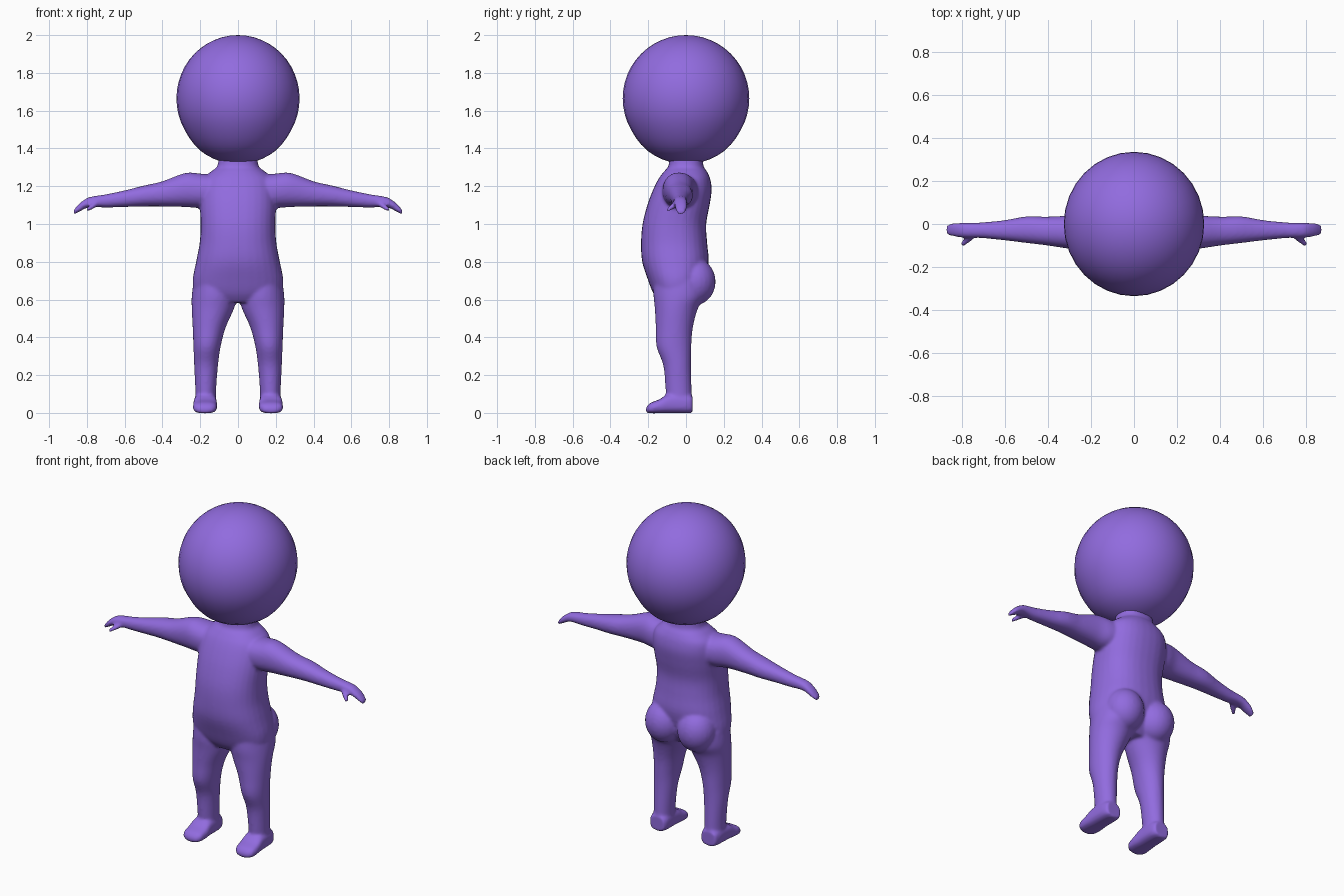
import bpy, bmesh, math
from mathutils import Vector, Matrix

purple = bpy.data.materials.new("purple")
purple.diffuse_color = (0.285, 0.148, 0.735, 1)


def spline(rows, steps=4):
    """Catmull-Rom interpolation of the section rows."""
    out = []
    for i in range(len(rows) - 1):
        p = [rows[max(i - 1, 0)], rows[i], rows[i + 1], rows[min(i + 2, len(rows) - 1)]]
        for s in range(steps):
            t = s / steps
            out.append([0.5 * (2 * b + (c - a) * t + (2 * a - 5 * b + 4 * c - d) * t * t
                               + (3 * b - a - 3 * c + d) * t ** 3) for a, b, c, d in zip(*p)])
    return out + [list(rows[-1])]


def loft(bm, rows, place, power=2.0, n=32):
    """Rows are (station, u min, u max, v min, v max); place maps (s, u, v) to a point."""
    rings = []
    for s, u0, u1, v0, v1 in spline(rows):
        ring = []
        for k in range(n):
            a = 2 * math.pi * k / n
            c, d = math.cos(a), math.sin(a)
            u = math.copysign(abs(c) ** (2 / power), c)
            v = math.copysign(abs(d) ** (2 / power), d)
            ring.append(bm.verts.new(place(s, (u0 + u1) / 2 + u * (u1 - u0) / 2,
                                           (v0 + v1) / 2 + v * (v1 - v0) / 2)))
        rings.append(ring)
    faces = [bm.faces.new((a[k], a[(k + 1) % n], b[(k + 1) % n], b[k]))
             for a, b in zip(rings, rings[1:]) for k in range(n)]
    faces += [bm.faces.new(rings[0][::-1]), bm.faces.new(rings[-1])]
    bmesh.ops.recalc_face_normals(bm, faces=faces)


def ball(bm, centre, radii):
    bmesh.ops.create_uvsphere(bm, u_segments=24, v_segments=16, radius=1,
                              matrix=Matrix.Translation(centre) @ Matrix.Diagonal((*radii, 1)))


def finish(bm, name):
    mesh = bpy.data.meshes.new(name)
    bm.to_mesh(mesh)
    bm.free()
    mesh.materials.append(purple)
    obj = bpy.data.objects.new(name, mesh)
    bpy.context.collection.objects.link(obj)
    mesh.polygons.foreach_set("use_smooth", [True] * len(mesh.polygons))
    return obj


body = bmesh.new()

# Torso and neck: z, x range, y range
torso = [(0.585, -0.15, 0.15, -0.14, 0.04), (0.63, -0.225, 0.225, -0.172, 0.075),
         (0.70, -0.24, 0.24, -0.20, 0.10), (0.80, -0.222, 0.222, -0.232, 0.12),
         (0.90, -0.203, 0.203, -0.238, 0.112), (1.00, -0.198, 0.198, -0.23, 0.107),
         (1.10, -0.202, 0.202, -0.205, 0.125), (1.18, -0.20, 0.20, -0.175, 0.136),
         (1.24, -0.185, 0.185, -0.145, 0.128), (1.28, -0.14, 0.14, -0.115, 0.11),
         (1.31, -0.108, 0.108, -0.092, 0.092), (1.40, -0.10, 0.10, -0.085, 0.085)]
loft(body, torso, lambda s, u, v: (u, v, s), 2.3)

# Limb tables for one side
leg = [(0.03, 0.118, 0.226, -0.10, 0.032), (0.12, 0.116, 0.226, -0.108, 0.03),
       (0.25, 0.106, 0.232, -0.12, 0.026), (0.35, 0.092, 0.236, -0.156, 0.028),
       (0.45, 0.066, 0.24, -0.16, 0.036), (0.55, 0.022, 0.245, -0.165, 0.062),
       (0.62, 0.004, 0.245, -0.172, 0.10), (0.70, 0.01, 0.235, -0.17, 0.10)]
foot = [(-0.212, 0.145, 0.205, 0.0, 0.028), (-0.19, 0.117, 0.235, -0.002, 0.052),
        (-0.14, 0.11, 0.238, -0.002, 0.072), (-0.09, 0.112, 0.235, -0.002, 0.10),
        (0.0, 0.114, 0.23, -0.002, 0.10), (0.034, 0.125, 0.22, 0.0, 0.09)]
arm = [(0.08, -0.13, 0.07, 1.09, 1.255), (0.20, -0.125, 0.06, 1.085, 1.267),
       (0.28, -0.118, 0.042, 1.09, 1.27), (0.40, -0.10, 0.034, 1.093, 1.226),
       (0.50, -0.088, 0.035, 1.093, 1.203), (0.60, -0.076, 0.018, 1.09, 1.178),
       (0.70, -0.066, 0.008, 1.087, 1.157), (0.76, -0.064, 0.006, 1.09, 1.148),
       (0.80, -0.062, 0.006, 1.085, 1.137), (0.84, -0.058, 0.005, 1.065, 1.108),
       (0.87, -0.05, -0.005, 1.05, 1.074)]
thumb = [(0.0, -0.02, 0.02, -0.018, 0.018), (0.5, -0.017, 0.017, -0.016, 0.016),
         (1.0, -0.011, 0.011, -0.011, 0.011)]
root, tip = Vector((0.745, -0.045, 1.113)), Vector((0.80, -0.098, 1.074))

for side in (1, -1):
    loft(body, leg, lambda s, u, v: (side * u, v, s))
    loft(body, foot, lambda s, u, v: (side * u, s, v), 2.8)
    loft(body, arm, lambda s, u, v: (side * s, u, v), 2.2)

    def on_thumb(s, u, v):
        p = root.lerp(tip, s)
        return (side * (p.x + u * 0.7), p.y + u * 0.7, p.z + v)
    loft(body, thumb, on_thumb)
    # Buttock
    ball(body, (side * 0.108, 0.045, 0.695), (0.112, 0.112, 0.125))

# Fuse the parts into one soft skin
figure = finish(body, "body")
remesh = figure.modifiers.new("fuse", 'REMESH')
remesh.mode = 'VOXEL'
remesh.voxel_size = 0.0085
remesh.use_smooth_shade = True
smooth = figure.modifiers.new("soften", 'SMOOTH')
smooth.factor = 0.5
smooth.iterations = 7

# Head: large round ball sitting on the neck
head = bmesh.new()
bmesh.ops.create_uvsphere(head, u_segments=32, v_segments=24, radius=1,
                          matrix=Matrix.Translation((0, 0, 1.665))
                          @ Matrix.Diagonal((0.326, 0.335, 0.335, 1)))
# Draw the chin gently down into the neck
for v in head.verts:
    if v.co.z < 1.5:
        v.co.z -= 0.012 * min(1, (1.5 - v.co.z) / 0.1)
finish(head, "head")
